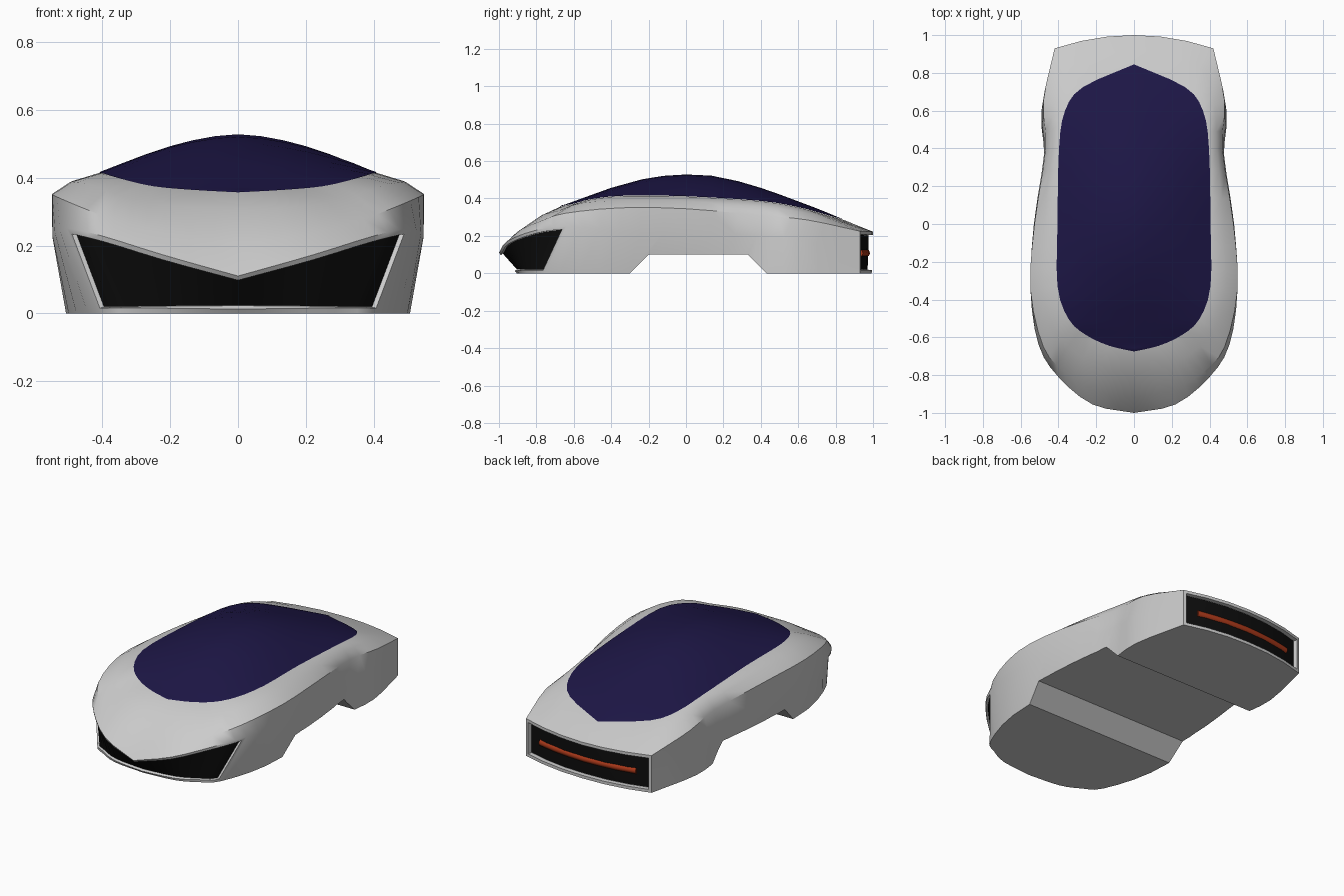
import bpy, bmesh
from mathutils import Vector

if "Cube" in bpy.data.objects:
    bpy.data.objects.remove(bpy.data.objects["Cube"])

SUB = 3          # points per key segment
CORNER = 8       # key index of the rear corner

# Half outlines, front centre to rear centre
canopy_edge = [(0, -.675, .355), (.13, -.645, .362), (.25, -.59, .373), (.345, -.505, .395), (.405, -.33, .413),
               (.405, 0, .41), (.397, .4, .385), (.365, .6, .352), (.27, .725, .318), (0, .845, .285)]
shoulder = [(0, -.78, .305), (.17, -.76, .315), (.31, -.68, .335), (.42, -.56, .375), (.49, -.34, .388),
            (.475, 0, .385), (.44, .4, .355), (.425, .63, .325), (.35, .83, .275), (0, .93, .25)]
fender = [(0, -.92, .205), (.21, -.88, .235), (.37, -.78, .278), (.48, -.65, .32), (.548, -.35, .35),
          (.527, 0, .345), (.468, .4, .31), (.48, .65, .285), (.42, .93, .225), (0, 1, .222)]
waist = [(0, -1, .11), (.22, -.955, .172), (.40, -.81, .228), (.505, -.64, .25), (.548, -.35, .23),
         (.53, 0, .22), (.475, .38, .2), (.488, .6, .18), (.42, .93, .11), (0, .997, .11)]
base = [(0, -.905, 0), (.2, -.885, 0), (.32, -.83, 0), (.41, -.755, 0), (.5, -.45, 0),
        (.5, 0, 0), (.475, .35, 0), (.49, .6, 0), (.42, .93, 0), (0, .993, 0)]


def spline(keys):
    p = [Vector(k) for k in keys]
    p = [2 * p[0] - p[1]] + p + [2 * p[-1] - p[-2]]
    out = []
    for i in range(1, len(p) - 2):
        a, b, c, d = p[i - 1:i + 3]
        for s in range(SUB):
            t = s / SUB
            out.append(.5 * (2 * b + (c - a) * t + (2 * a - 5 * b + 4 * c - d) * t * t
                             + (3 * b - a - 3 * c + d) * t ** 3))
    return out + [p[-2]]


def outline(keys, cornered):
    if not cornered:
        return spline(keys)
    pts = spline(keys[:CORNER + 1])
    a, b = Vector(keys[CORNER]), Vector(keys[-1])
    for s in range(1, SUB + 1):      # gently bowed tail
        t = s / SUB
        pts.append(a.lerp(b, t) + Vector((0, .07 * t * (1 - t), 0)))
    return pts


def finish(bm, name, color=None, angle=.6):
    me = bpy.data.meshes.new(name)
    bm.to_mesh(me)
    bm.free()
    ob = bpy.data.objects.new(name, me)
    bpy.context.collection.objects.link(ob)
    paint(ob, color)
    smooth(ob, angle)
    return ob


def paint(ob, color):
    if color:
        mat = bpy.data.materials.new(ob.name + "_colour")
        mat.diffuse_color = color
        mat.use_nodes = True
        mat.node_tree.nodes["Principled BSDF"].inputs["Base Color"].default_value = mat.diffuse_color
        ob.data.materials.append(mat)


def smooth(ob, angle):
    bpy.ops.object.select_all(action='DESELECT')
    ob.select_set(True)
    bpy.context.view_layer.objects.active = ob
    bpy.ops.object.shade_smooth_by_angle(angle=angle)


def carve(bm, faces, rim, depth, name, color):
    # Recess a region and lay a coloured panel on its floor
    bmesh.ops.inset_region(bm, faces=faces, thickness=rim, use_even_offset=True, use_boundary=True)
    bmesh.ops.inset_region(bm, faces=faces, thickness=.0005, depth=-depth, use_even_offset=True)
    bm.normal_update()
    panel = bmesh.new()
    new = {}
    for f in faces:
        for v in f.verts:
            if v not in new:
                new[v] = panel.verts.new(v.co + .003 * v.normal)
        panel.faces.new([new[v] for v in f.verts])
    finish(panel, name, color)


# Body shell: loft of nested outlines
halves = [outline(k, c) for k, c in ((canopy_edge, 0), (shoulder, 0), (fender, 1), (waist, 1), (base, 1))]
n = len(halves[0]) - 1
L = 2 * n
bm = bmesh.new()
rings = []
for h in halves:
    left = [Vector((-p.x, p.y, p.z)) for p in h[-2:0:-1]]
    rings.append([bm.verts.new(p) for p in h + left])
grille_faces, tail_faces = [], []
for r in range(4):
    for i in range(L):
        j = (i + 1) % L
        f = bm.faces.new((rings[r][i], rings[r][j], rings[r + 1][j], rings[r + 1][i]))
        seg = i if i < n else L - 1 - i
        if r == 3 and seg < 3 * SUB:
            grille_faces.append(f)
        if r >= 2 and seg >= CORNER * SUB:
            tail_faces.append(f)
for ring in (rings[0], rings[-1]):
    for i in range(n):
        vs = [ring[i], ring[i + 1], ring[(L - i - 1) % L], ring[(L - i) % L]]
        bm.faces.new(list(dict.fromkeys(vs)))
bmesh.ops.recalc_face_normals(bm, faces=bm.faces[:])
bm.normal_update()
carve(bm, grille_faces, .016, .015, "front_grille", (.004, .004, .004, 1))
carve(bm, tail_faces, .018, .025, "rear_panel", (.004, .004, .004, 1))
body = finish(bm, "body_shell")

# Raised belly between the axles
bm = bmesh.new()
prof = [(-.4, -.1), (-.2, .1), (.33, .1), (.53, -.1)]
a = [bm.verts.new((-.8, y, z)) for y, z in prof]
b = [bm.verts.new((.8, y, z)) for y, z in prof]
bm.faces.new(a)
bm.faces.new(b)
for i in range(4):
    j = (i + 1) % 4
    bm.faces.new((a[i], a[j], b[j], b[i]))
bmesh.ops.recalc_face_normals(bm, faces=bm.faces[:])
cutter = finish(bm, "belly_cutter")
cutter.hide_render = True
mod = body.modifiers.new("belly", 'BOOLEAN')
mod.operation = 'DIFFERENCE'
mod.solver = 'EXACT'
mod.object = cutter
bpy.context.view_layer.objects.active = body
bpy.ops.object.modifier_apply(modifier=mod.name)
bpy.data.objects.remove(cutter)
smooth(body, .6)

# Glass canopy: arched rows over the canopy edge
spine = [(-.675, .355), (-.58, .39), (-.4, .455), (-.2, .51), (-.05, .527), (.1, .525),
         (.2, .511), (.35, .472), (.5, .42), (.7, .345), (.845, .285)]


def spine_z(y):
    for (y0, z0), (y1, z1) in zip(spine, spine[1:]):
        if y <= y1:
            return z0 + (z1 - z0) * (y - y0) / (y1 - y0)
    return spine[-1][1]


bm = bmesh.new()
rows = []
for p in halves[0]:
    if p.x < .001:
        rows.append([bm.verts.new(p + Vector((0, 0, .002)))] * 13)
        continue
    rise = max(spine_z(p.y) - p.z, .004)
    rows.append([bm.verts.new((p.x * u / 6, p.y, p.z + .002 + rise * (1 - abs(u / 6) ** 1.7)))
                 for u in range(-6, 7)])
for r0, r1 in zip(rows, rows[1:]):
    for k in range(12):
        bm.faces.new(list(dict.fromkeys((r0[k], r0[k + 1], r1[k + 1], r1[k]))))
bmesh.ops.recalc_face_normals(bm, faces=bm.faces[:])
finish(bm, "canopy", (.012, .008, .06, 1))

# Tail light bar
half = [(.32, .926), (.2, .948), (.1, .958), (0, .963)]
path = half + [(-x, y) for x, y in half[-2::-1]]
cu = bpy.data.curves.new("tail_light", 'CURVE')
cu.dimensions = '3D'
cu.bevel_depth = .021
cu.bevel_resolution = 2
cu.use_fill_caps = True
sp = cu.splines.new('POLY')
sp.points.add(len(path) - 1)
for pt, (x, y) in zip(sp.points, path):
    pt.co = (x, y, .108, 1)
light = bpy.data.objects.new("tail_light", cu)
bpy.context.collection.objects.link(light)
paint(light, (.4, .04, .01, 1))
